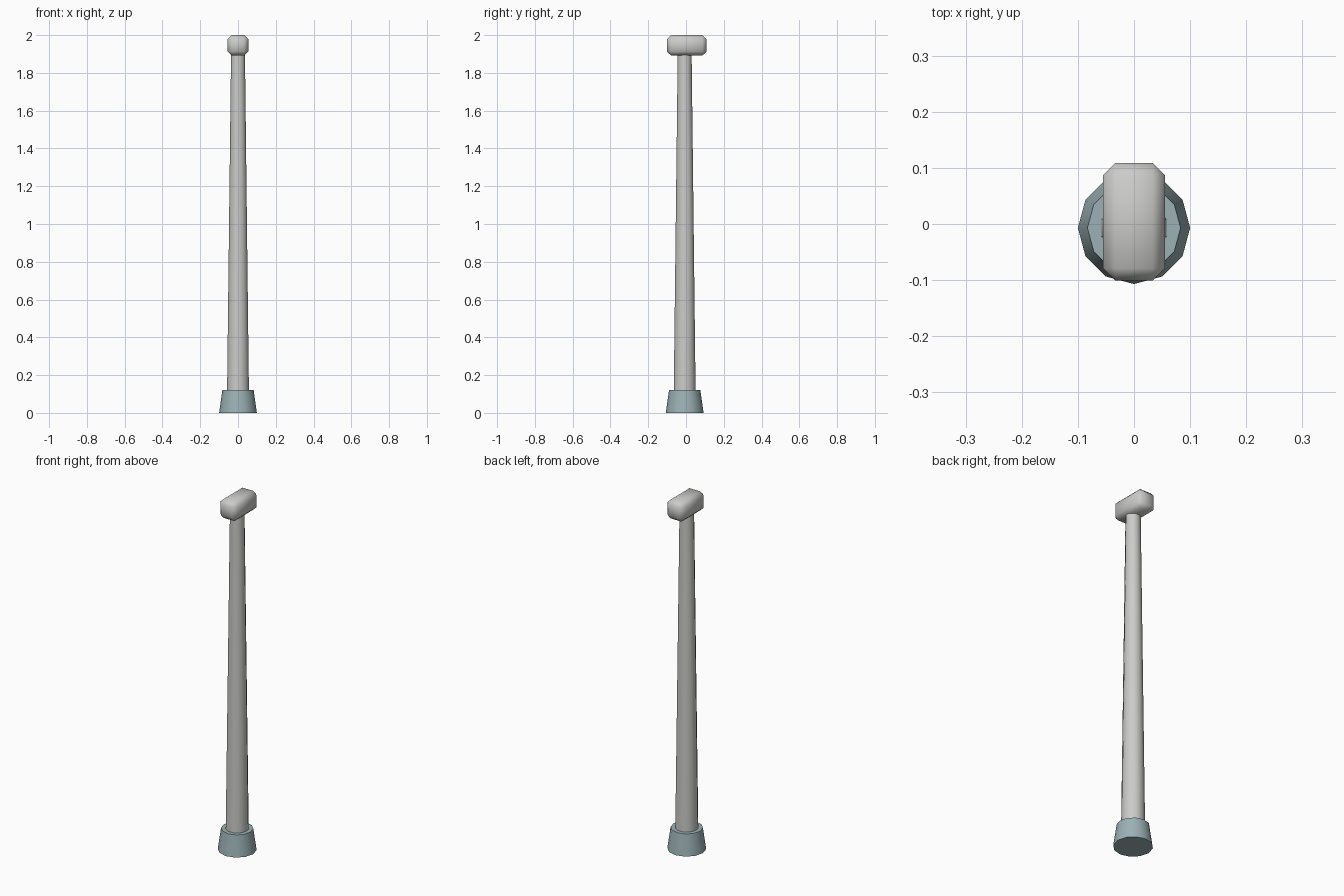
import bpy
import bmesh
import math
from mathutils import Matrix, Vector

cube = bpy.data.objects.get("Cube")
if cube:
    bpy.data.objects.remove(cube, do_unlink=True)


def make_material(name, rgb):
    mat = bpy.data.materials.new(name)
    mat.use_nodes = True
    colour = (*rgb, 1.0)
    mat.diffuse_color = colour
    mat.node_tree.nodes["Principled BSDF"].inputs["Base Color"].default_value = colour
    return mat


def add_object(name, bm, mat):
    mesh = bpy.data.meshes.new(name)
    bmesh.ops.recalc_face_normals(bm, faces=bm.faces)
    for face in bm.faces:
        face.smooth = True
    bm.to_mesh(mesh)
    bm.free()
    mesh.materials.append(mat)
    obj = bpy.data.objects.new(name, mesh)
    bpy.context.collection.objects.link(obj)
    return obj


def tapered_post(name, y, z0, z1, r0, r1, turn, mat):
    bm = bmesh.new()
    place = Matrix.Translation((0, y, (z0 + z1) / 2)) @ Matrix.Rotation(turn, 4, "Z")
    bmesh.ops.create_cone(bm, cap_ends=True, segments=12, radius1=r0, radius2=r1,
                          depth=z1 - z0, matrix=place)
    return add_object(name, bm, mat)


def chamfered_block(name, centre, half, cut, mat):
    # Each box corner becomes three points, one on each neighbouring flat face
    bm = bmesh.new()
    signs = (-1, 1)
    for sx in signs:
        for sy in signs:
            for sz in signs:
                for axis in range(3):
                    size = [h - c for h, c in zip(half, cut)]
                    size[axis] = half[axis]
                    bm.verts.new(Vector(centre) + Vector((sx * size[0], sy * size[1], sz * size[2])))
    bmesh.ops.convex_hull(bm, input=bm.verts)
    bmesh.ops.dissolve_limit(bm, angle_limit=math.radians(1), verts=bm.verts, edges=bm.edges)
    return add_object(name, bm, mat)


pale_grey = make_material("pale grey", (0.60, 0.60, 0.585))
blue_grey = make_material("blue grey", (0.33, 0.44, 0.46))

# Foot and tall shaft share one axis
axis_y = -0.007
tapered_post("foot", axis_y, 0.0, 0.12, 0.10, 0.083, 0.0, blue_grey)
tapered_post("shaft", axis_y, 0.10, 1.91, 0.06, 0.038, math.radians(15), pale_grey)

# Chamfered head on top of the shaft
chamfered_block("head", (0, 0.004, 1.946), (0.055, 0.105, 0.054), (0.022, 0.022, 0.021), pale_grey)

# Keep the foot rim and shaft ends crisp
for name in ("foot", "shaft"):
    bpy.ops.object.select_all(action="DESELECT")
    obj = bpy.data.objects[name]
    obj.select_set(True)
    bpy.context.view_layer.objects.active = obj
    bpy.ops.object.shade_smooth_by_angle(angle=math.radians(40))
